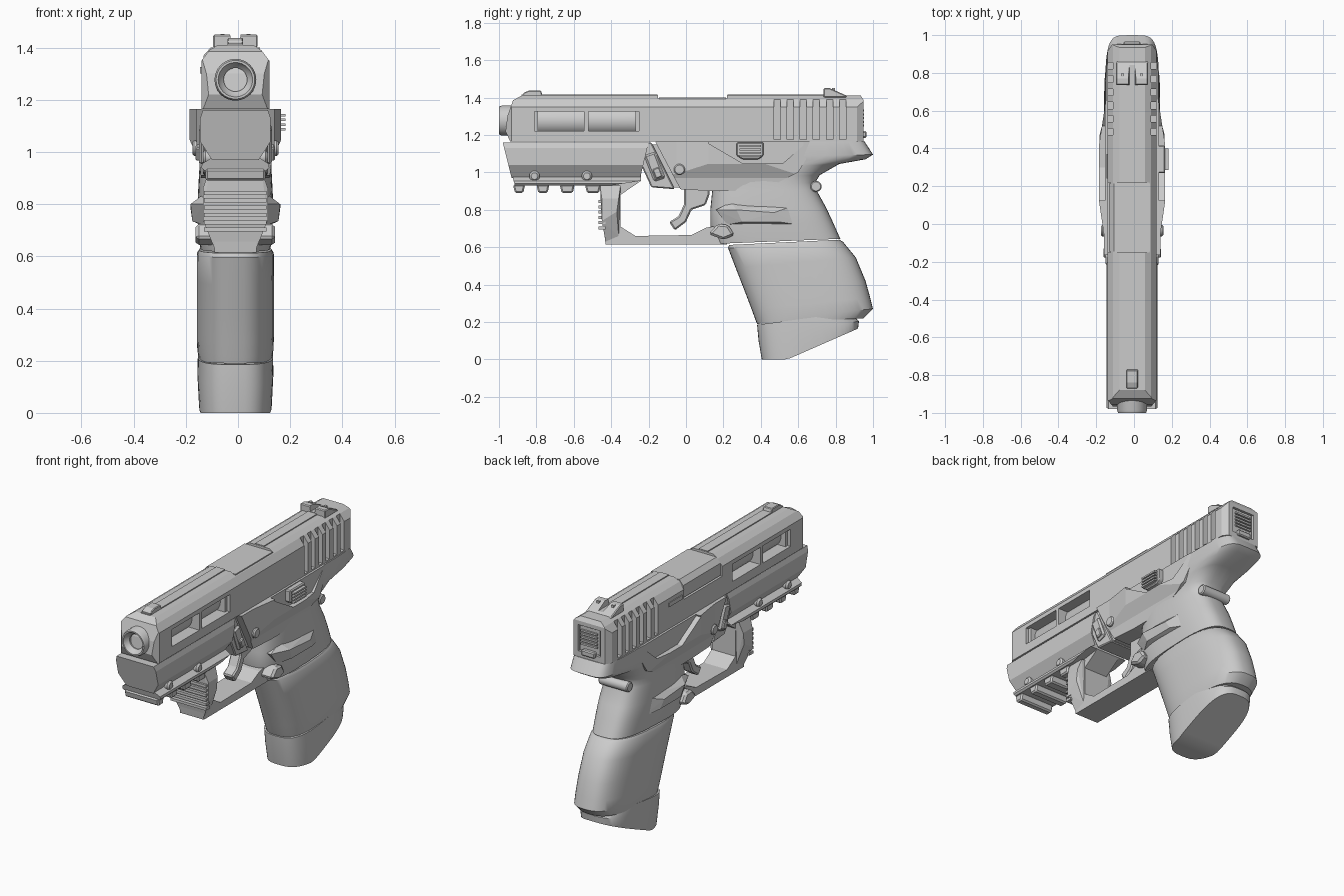
import bpy, bmesh, math
from mathutils import Vector

if "Cube" in bpy.data.objects:
    bpy.data.objects.remove(bpy.data.objects["Cube"])

CX = -0.01  # symmetry plane of the body


def finish(name, bm, smooth=None, bevel=0):
    bmesh.ops.recalc_face_normals(bm, faces=bm.faces[:])
    me = bpy.data.meshes.new(name)
    bm.to_mesh(me)
    bm.free()
    ob = bpy.data.objects.new(name, me)
    bpy.context.collection.objects.link(ob)
    bpy.ops.object.select_all(action='DESELECT')
    bpy.context.view_layer.objects.active = ob
    ob.select_set(True)
    if bevel:
        m = ob.modifiers.new("bevel", 'BEVEL')
        m.width, m.segments, m.limit_method = bevel, 1, 'ANGLE'
        bpy.ops.object.modifier_apply(modifier=m.name)
    if smooth:
        bpy.ops.object.shade_smooth_by_angle(angle=math.radians(smooth))
    return ob


def extrude(name, pts, axis, a, b, bevel=0):
    """Closed 2D outline swept along an axis: x uses (y,z), y uses (x,z), z uses (x,y)."""
    put = {'x': lambda p, t: (CX + t, p[0], p[1]),
           'y': lambda p, t: (CX + p[0], t, p[1]),
           'z': lambda p, t: (CX + p[0], p[1], t)}[axis]
    bm = bmesh.new()
    r0 = [bm.verts.new(put(p, a)) for p in pts]
    r1 = [bm.verts.new(put(p, b)) for p in pts]
    n = len(pts)
    for i in range(n):
        bm.faces.new((r0[i], r0[(i + 1) % n], r1[(i + 1) % n], r1[i]))
    bm.faces.new(r0)
    bm.faces.new(r1)
    return finish(name, bm, bevel=bevel)


def side(name, pts, hw, bevel=0):
    return extrude(name, pts, 'x', -hw, hw, bevel)


def box(name, x0, x1, y0, y1, z0, z1, bevel=0):
    return extrude(name, [(y0, z0), (y1, z0), (y1, z1), (y0, z1)], 'x', x0, x1, bevel)


def sym(half):
    """Mirror a half outline of (x, v) points."""
    return half + [(-x, v) for x, v in reversed(half)]


def boolean(ob, cutter, op='DIFFERENCE'):
    bpy.context.view_layer.objects.active = ob
    m = ob.modifiers.new("cut", 'BOOLEAN')
    m.object, m.operation, m.solver = cutter, op, 'EXACT'
    bpy.ops.object.modifier_apply(modifier=m.name)
    bpy.data.objects.remove(cutter)


def loft(name, rings, floor=-9, n=48):
    """Superellipse sections: front y,z, back y,z, half width, exponent."""
    bm = bmesh.new()
    loops = []
    for fy, fz, by, bz, hw, e in rings:
        f, b, loop = Vector((CX, fy, fz)), Vector((CX, by, bz)), []
        for i in range(n):
            c, s = math.cos(math.tau * i / n), math.sin(math.tau * i / n)
            u = math.copysign(abs(c) ** (2 / e), c)
            v = math.copysign(abs(s) ** (2 / e), s)
            p = (f + b) / 2 + (b - f) / 2 * u + Vector((hw * v, 0, 0))
            p.z = max(p.z, floor)
            loop.append(bm.verts.new(p))
        loops.append(loop)
    for a, b in zip(loops, loops[1:]):
        for i in range(n):
            bm.faces.new((a[i], a[(i + 1) % n], b[(i + 1) % n], b[i]))
    for l in (loops[0], loops[-1]):
        for i in range(n // 2):
            ids = dict.fromkeys((i, i + 1, n - i - 1, (n - i) % n))
            bm.faces.new([l[k] for k in ids])
    return finish(name, bm, smooth=35)


def lathe(name, prof, axis_y, z=0, y=0, n=32):
    """Revolve (radius, offset) points round y (barrel) or x (pins)."""
    bm = bmesh.new()
    loops = []
    for r, t in prof:
        ring = []
        for i in range(n):
            c, s = r * math.cos(math.tau * i / n), r * math.sin(math.tau * i / n)
            ring.append(bm.verts.new((CX + c, t, z + s) if axis_y else (CX + t, y + c, z + s)))
        loops.append(ring)
    for a, b in zip(loops, loops[1:]):
        for i in range(n):
            bm.faces.new((a[i], a[(i + 1) % n], b[(i + 1) % n], b[i]))
    bm.faces.new(loops[0])
    bm.faces.new(loops[-1])
    return finish(name, bm, smooth=35)


def hull(name, half):
    """Convex solid from points on one side, mirrored."""
    bm = bmesh.new()
    for x, y, z in half:
        for s in (1, -1):
            bm.verts.new((CX + s * x, y, z))
    bmesh.ops.convex_hull(bm, input=bm.verts[:])
    return finish(name, bm)


# slide: side outline trimmed by cross-section and plan
slide = side("slide", [(-.94, 1.165), (.95, 1.165), (.95, 1.385), (.935, 1.41), (-.88, 1.41),
                       (-.925, 1.385), (-.955, 1.3), (-.965, 1.22)], .13)
boolean(slide, extrude("c", sym([(.14, 1.1), (.13, 1.35), (.1, 1.39), (.06, 1.415)]), 'y', -1.2, 1.2), 'INTERSECT')
boolean(slide, extrude("c", sym([(.09, -.98), (.14, -.92), (.14, .9), (.1, .96)]), 'z', 1, 1.6), 'INTERSECT')
for y0, y1 in ((-.81, -.545), (-.52, -.25)):
    boolean(slide, box("c", -.3, .3, y0, y1, 1.22, 1.325))
for s in (1, -1):  # rear grip slots
    for i in range(6):
        y = .47 + .07 * i
        boolean(slide, box("c", *sorted((s * .1, s * .2)), y, y + .035, 1.175, 1.45))
boolean(slide, box("c", -.3, .3, -.15, .22, 1.395, 1.5))
boolean(slide, box("c", -.3, -.115, -.15, .22, 1.29, 1.5))
boolean(slide, box("c", -.075, .075, .935, 1.1, 1.2, 1.36))
extrude("chamber_hood", [(-.122, 1.295), (.095, 1.295), (.095, 1.4), (-.095, 1.4), (-.122, 1.37)], 'y', -.145, .215)
box("extractor", -.135, -.1, .24, .37, 1.30, 1.325)
lathe("barrel", [(.08, .1), (.08, -.985), (.074, -1), (.066, -1), (.06, -.985), (.045, -.97), (.045, -.9)], True, z=1.277)
for y in (-.81, -.27):
    box("window_end", -.11, .11, y, y + .02, 1.22, 1.325)
for y0, y1 in ((-.88, -.152), (.222, .74)):
    box("top_rib", -.03, .03, y0, y1, 1.4, 1.416)
box("back_plate", -.068, .068, .93, .942, 1.205, 1.355)
for i in range(5):
    box("back_plate_rib", -.055, .055, .935, .953, 1.245 + .02 * i, 1.256 + .02 * i)
box("back_plate_tab", -.045, .045, .93, .965, 1.185, 1.22, .006)

# sights
side("front_sight", [(-.87, 1.4), (-.87, 1.425), (-.84, 1.437), (-.775, 1.437), (-.765, 1.4)], .03, .004)
rear = side("rear_sight", [(.735, 1.4), (.735, 1.45), (.77, 1.45), (.86, 1.41), (.86, 1.4)], .085, .006)
boolean(rear, extrude("c", sym([(.014, 1.418), (.03, 1.5)]), 'y', .6, 1))
for s in (1, -1):
    box("sight_dot", s * .05 - .008, s * .05 + .008, .78, .796, 1.42, 1.452)

# dust cover and accessory rail
dust = side("dust_cover", [(-.98, 1.16), (-.93, .96), (-.25, .95), (-.2, 1.16)], .14)
boolean(dust, extrude("c", sym([(.09, .97), (.135, 1.04), (.135, 1.13), (.125, 1.16)]), 'y', -1.2, .2), 'INTERSECT')
rail = side("rail", [(-.93, .985), (-.915, .93), (-.4, .93), (-.24, .955), (-.24, .985)], .14)
boolean(rail, extrude("c", sym([(.11, .92), (.13, .94), (.128, .955), (.08, .985)]), 'y', -1.2, .2), 'INTERSECT')
for y0, y1 in ((-.915, -.87), (-.79, -.74), (-.665, -.605), (-.53, -.465)):
    side("rail_tooth", [(y0 - .01, .935), (y0, .89), (y1, .89), (y1 + .01, .935)], .115, .008)
for y in (-.81, -.53):
    lathe("rail_bolt", [(.018, -.125), (.028, -.115), (.028, .115), (.018, .125)], False, z=.98, y=y, n=16)

# trigger guard with ridged front
side("trigger_guard", [(-.46, .96), (-.44, .70), (-.43, .615), (.22, .615), (.2, .72), (.11, .705), (.03, .665),
                       (-.27, .66), (-.35, .71), (-.35, .88), (-.24, .955)], .08)
hull("guard_front", [(.1, -.46, .93), (.125, -.45, .86), (.125, -.45, .74), (.08, -.43, .63),
                     (.1, -.35, .93), (.125, -.36, .86), (.125, -.37, .79), (.08, -.36, .66)])
for i in range(6):
    box("guard_ridge", -.12, .12, -.468, -.43, .695 + .028 * i, .711 + .028 * i)
side("trigger", [(-.01, .95), (-.01, .83), (-.04, .765), (-.09, .735), (-.06, .69), (0, .735), (.03, .80),
                 (.105, .825), (.125, .88), (.125, .95)], .035, .008)

# middle frame
frame = side("middle_frame", [(-.165, 1.165), (.7, 1.165), (.6, 1.0), (.4, .9), (.14, .9), (-.03, .91)], .2)
boolean(frame, extrude("c", sym([(.15, -.2), (.15, -.05), (.175, .12), (.175, .42), (.135, .68), (.13, .9)]), 'z', .7, 1.3), 'INTERSECT')
boolean(frame, extrude("c", sym([(.125, .85), (.14, .97), (.177, 1.05), (.177, 1.17)]), 'y', -.4, 1), 'INTERSECT')
for s in (1, -1):  # hexagonal recess round the catch
    boolean(frame, extrude("c", [(.14, 1.2), (.12, 1.155), (.3, 1.05), (.52, 1.05), (.64, 1.155), (.66, 1.2)], 'x', s * .143, s * .3))
side("front_frame", [(-.255, 1.16), (-.185, 1.16), (-.06, .91), (-.185, .92), (-.245, 1.05)], .125, .006)
side("frame_core", [(-.22, 1.15), (.2, 1.15), (.2, .92), (-.17, .92)], .105)
side("takedown_lever", [(-.225, 1.09), (-.165, 1.11), (-.11, .97), (-.17, .95)], .14, .01)
side("takedown_tab", [(-.18, 1.015), (-.145, 1.03), (-.125, .98), (-.16, .965)], .152, .005)
lathe("frame_pin", [(.024, -.165), (.03, -.158), (.03, .158), (.024, .165)], False, z=1.015, y=-.035, n=20)
lathe("rear_pin", [(.024, -.098), (.03, -.092), (.03, .092), (.024, .098)], False, z=.925, y=.695, n=20)

# slide catch on the right side
side_catch = extrude("slide_catch", [(.27, 1.16), (.27, 1.09), (.3, 1.07), (.39, 1.07), (.415, 1.09), (.415, 1.16)], 'x', .1, .175, .006)
for i in range(4):
    box("catch_rib", .15, .193, .285, .4, 1.082 + .018 * i, 1.092 + .018 * i)

# upper grip with tang, side swells and release button
loft("upper_grip", [(.16, .618, .825, .645, .135, 3), (.13, .70, .785, .735, .143, 3), (.13, .80, .75, .81, .145, 3),
                    (.14, .90, .695, .91, .14, 3), (.14, .93, .69, .945, .138, 3), (.12, .97, .715, .985, .138, 3),
                    (.1, 1.01, .82, 1.045, .138, 3.5), (.1, 1.05, .96, 1.07, .14, 4), (.1, 1.08, 1, 1.095, .143, 5),
                    (.1, 1.165, .955, 1.165, .138, 6)])
hull("side_swell", [(.12, .16, .80), (.12, .24, .84), (.12, .6, .83), (.12, .63, .715), (.12, .22, .72),
                    (.172, .27, .80), (.172, .47, .785), (.165, .5, .735), (.165, .3, .735)])
side("release_button", [(.12, .67), (.17, .725), (.225, .72), (.26, .665), (.2, .64)], .152, .012)

# lower grip and base plate
loft("lower_grip", [(.38, .19, .95, .22, .14, 2.7), (.37, .215, 1, .27, .146, 2.7), (.35, .27, .985, .33, .148, 2.7),
                    (.31, .375, .96, .42, .148, 2.7), (.265, .49, .908, .545, .148, 2.7), (.225, .595, .84, .628, .147, 2.7),
                    (.23, .612, .82, .64, .138, 2.7)])
loft("base_plate", [(.405, -.06, .92, .165, .14, 3), (.388, .1, .925, .205, .146, 3), (.38, .185, .875, .25, .144, 3)], floor=0)
